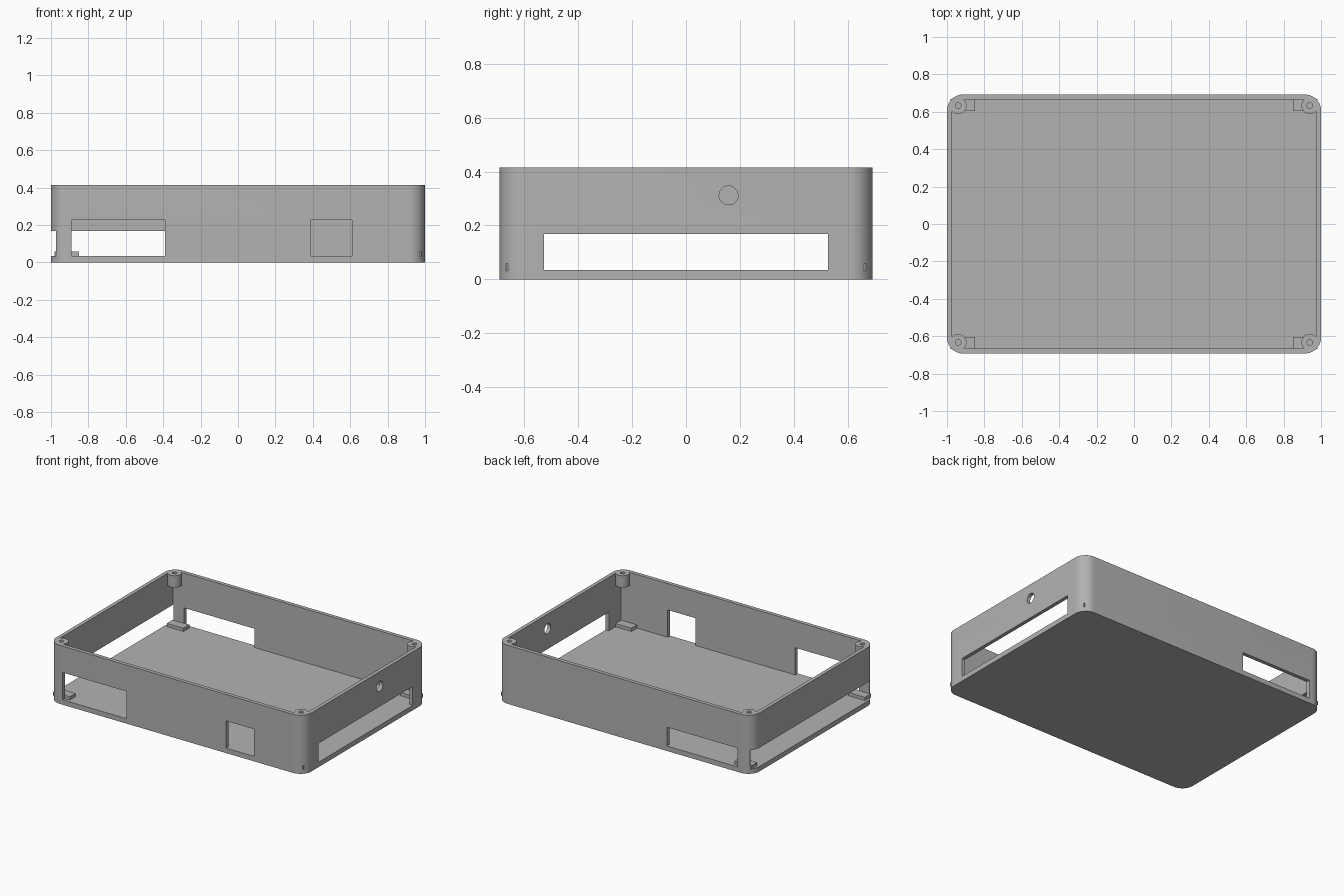
import bpy, bmesh
from math import pi, sin, cos
from mathutils import Matrix

default = bpy.data.objects.get("Cube")
if default:
    bpy.data.objects.remove(default, do_unlink=True)

# Overall sizes
HX, HY, HEIGHT = 1.0, 0.692, 0.415
CORNER = 0.085
IN_X, IN_Y, FLOOR = 0.974, 0.665, 0.035

grey = bpy.data.materials.new("plain_grey")
grey.use_nodes = True
COLOUR = (0.45, 0.45, 0.45, 1.0)
grey.diffuse_color = COLOUR
grey.node_tree.nodes["Principled BSDF"].inputs["Base Color"].default_value = COLOUR


def finish(name, bm):
    bmesh.ops.recalc_face_normals(bm, faces=bm.faces)
    mesh = bpy.data.meshes.new(name)
    bm.to_mesh(mesh)
    bm.free()
    mesh.materials.append(grey)
    obj = bpy.data.objects.new(name, mesh)
    bpy.context.collection.objects.link(obj)
    return obj


def box(name, x, y, z):
    """Box from (low, high) ranges on each axis."""
    bm = bmesh.new()
    ranges = (x, y, z)
    size = [b - a for a, b in ranges]
    mid = [(a + b) / 2 for a, b in ranges]
    bmesh.ops.create_cube(bm, size=1, matrix=Matrix.Translation(mid) @ Matrix.Diagonal((*size, 1)))
    return finish(name, bm)


def cylinder(name, centre, radius, depth, rotation=Matrix()):
    bm = bmesh.new()
    bmesh.ops.create_cone(bm, cap_ends=True, segments=40, radius1=radius, radius2=radius,
                          depth=depth, matrix=Matrix.Translation(centre) @ rotation)
    return finish(name, bm)


def rounded_slab(name, hx, hy, radius, height, steps=14):
    bm = bmesh.new()
    verts = []
    for i, (sx, sy) in enumerate(((1, 1), (-1, 1), (-1, -1), (1, -1))):
        for s in range(steps + 1):
            a = (i + s / steps) * pi / 2
            verts.append(bm.verts.new((sx * (hx - radius) + radius * cos(a),
                                       sy * (hy - radius) + radius * sin(a), 0)))
    base = bm.faces.new(verts)
    top = bmesh.ops.extrude_face_region(bm, geom=[base])["geom"]
    bmesh.ops.translate(bm, vec=(0, 0, height),
                        verts=[v for v in top if isinstance(v, bmesh.types.BMVert)])
    return finish(name, bm)


def cut(target, cutter):
    cutter.hide_render = True
    mod = target.modifiers.new("cut", "BOOLEAN")
    mod.operation, mod.solver, mod.object = "DIFFERENCE", "EXACT", cutter
    bpy.context.view_layer.objects.active = target
    bpy.ops.object.modifier_apply(modifier=mod.name)
    bpy.data.objects.remove(cutter, do_unlink=True)


def smooth(obj):
    bpy.ops.object.select_all(action="DESELECT")
    obj.select_set(True)
    bpy.context.view_layer.objects.active = obj
    bpy.ops.object.shade_smooth_by_angle(angle=pi / 6)


# Open tray with rounded outer corners and a square cavity
tray = rounded_slab("tray_shell", HX, HY, CORNER, HEIGHT)
cut(tray, box("cavity", (-IN_X, IN_X), (-IN_Y, IN_Y), (FLOOR, 1)))

# Openings in the walls
low, mid, high = FLOOR, 0.168, 0.228
front, back = (-0.8, -0.6), (0.6, 0.8)
openings = (
    ((-0.89, -0.39), front, (low, high)),
    ((0.39, 0.61), front, (low, high)),
    ((-0.89, -0.335), back, (low, mid)),
    ((0.9, 1.1), (-0.528, 0.528), (low, mid)),
    ((-1.1, -0.972), (-0.8, 0.8), (low, mid)),
)
for x, y, z in openings:
    cut(tray, box("opening", x, y, z))

# Round cable hole in the short wall
cut(tray, cylinder("cable_hole", (HX, 0.158, 0.312), 0.035, 0.2, Matrix.Rotation(pi / 2, 4, "Y")))
smooth(tray)

# Screw posts under the rim and support blocks on the floor, one per corner
POST_DEPTH = 0.085
for sx, side in ((1, "left"), (-1, "right")):
    for sy, end in ((-1, "front"), (1, "back")):
        centre = (sx * 0.94, sy * 0.633, HEIGHT - POST_DEPTH / 2)
        post = cylinder(f"screw_post_{end}_{side}", centre, 0.045, POST_DEPTH)
        cut(post, cylinder("screw_hole", centre, 0.015, 1))
        smooth(post)
        cut(tray, cylinder("rim_clearance", centre, 0.015, POST_DEPTH + 0.02))
        box(f"support_block_{end}_{side}", sorted((sx * 0.85, sx * 0.98)),
            sorted((sy * 0.603, sy * 0.669)), (0.031, 0.058))
